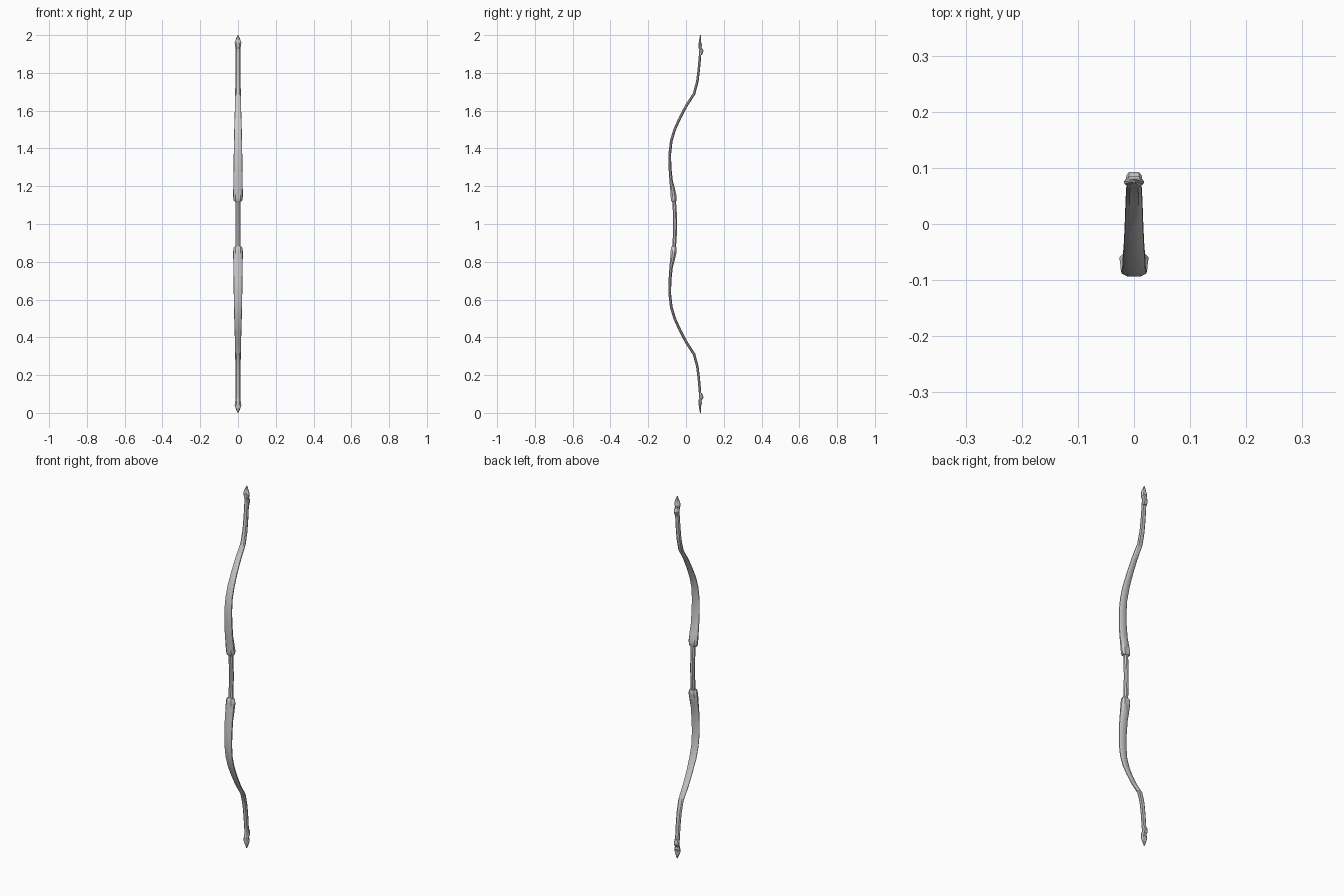
import bpy, bmesh, math
from mathutils import Vector

if "Cube" in bpy.data.objects:
    bpy.data.objects.remove(bpy.data.objects["Cube"])

# Unit cross-section: flat front and back faces with chamfered sides
SECTION = [(-.55, -1), (.55, -1), (.95, -.35), (1, .35), (.6, 1), (-.6, 1), (-1, .35), (-.95, -.35)]
OCTAGON = [(math.cos(math.pi * (k + .5) / 4), math.sin(math.pi * (k + .5) / 4)) for k in range(8)]


def loft(name, rows, section, tilt=True, smooth=35):
    """rows: (y, z, half width, half thickness), z measured from mid-bow; mirrored to the lower half."""
    bm = bmesh.new()
    rings = []
    for i, (y, z, w, t) in enumerate(rows):
        a, b = rows[max(i - 1, 0)], rows[min(i + 1, len(rows) - 1)]
        d = Vector((0, b[0] - a[0], b[1] - a[1])).normalized() if tilt else Vector((0, 0, 1))
        n = Vector((0, d.z, -d.y))
        rings.append([bm.verts.new(Vector((u * w, y, z)) + n * (v * t)) for u, v in section])
    for r, s in zip(rings, rings[1:]):
        for k in range(len(section)):
            j = (k + 1) % len(section)
            bm.faces.new((r[k], r[j], s[j], s[k]))
    if rows[0][1] > 0:
        bm.faces.new(rings[0])
    bm.faces.new(rings[-1])
    bmesh.ops.recalc_face_normals(bm, faces=bm.faces)
    if rows[0][1] == 0:  # open ring on the mirror plane: make normals point outward
        if sum(f.normal.dot(f.calc_center_median() - Vector((0, rows[0][0], .06))) for f in bm.faces) < 0:
            bmesh.ops.reverse_faces(bm, faces=bm.faces)
    me = bpy.data.meshes.new(name)
    bm.to_mesh(me)
    bm.free()
    ob = bpy.data.objects.new(name, me)
    bpy.context.collection.objects.link(ob)
    ob.location.z = 1
    m = ob.modifiers.new("Mirror", "MIRROR")
    m.use_axis = (False, False, True)
    bpy.context.view_layer.objects.active = ob
    ob.select_set(True)
    bpy.ops.object.shade_smooth_by_angle(angle=math.radians(smooth))
    ob.select_set(False)
    return ob


# Slim octagonal grip
loft("grip", [(-.058, 0, .013, .011), (-.059, .06, .013, .011),
              (-.063, .12, .013, .011), (-.066, .135, .012, .01)], OCTAGON, smooth=30)

# Recurved limbs, thick beside the grip and thinning toward the tips
loft("limbs", [(-.063, .119, .018, .011), (-.064, .125, .023, .015), (-.065, .145, .026, .016),
               (-.072, .19, .025, .012), (-.079, .23, .024, .009), (-.085, .30, .0235, .0075),
               (-.086, .37, .0225, .0072), (-.078, .44, .021, .007), (-.060, .50, .020, .007),
               (-.033, .56, .018, .007), (.001, .625, .0165, .007), (.043, .69, .015, .007),
               (.060, .755, .014, .0068), (.068, .82, .0135, .0065), (.074, .89, .013, .0065),
               (.077, .935, .013, .006), (.075, .955, .012, .005)], SECTION)

# Notched collars below the tips
loft("string_nocks", [(.078, .895, .013, .007), (.081, .917, .0145, .012), (.079, .927, .0145, .010),
                      (.073, .936, .014, .008), (.075, .948, .016, .010), (.073, .957, .016, .008)],
     SECTION, tilt=False, smooth=20)

# Spear-shaped limb tips
loft("limb_tips", [(.075, .945, .015, .007), (.074, .958, .018, .007), (.074, .972, .014, .005),
                   (.076, .989, .007, .004), (.076, 1.0, .002, .002)], SECTION, tilt=False, smooth=20)
